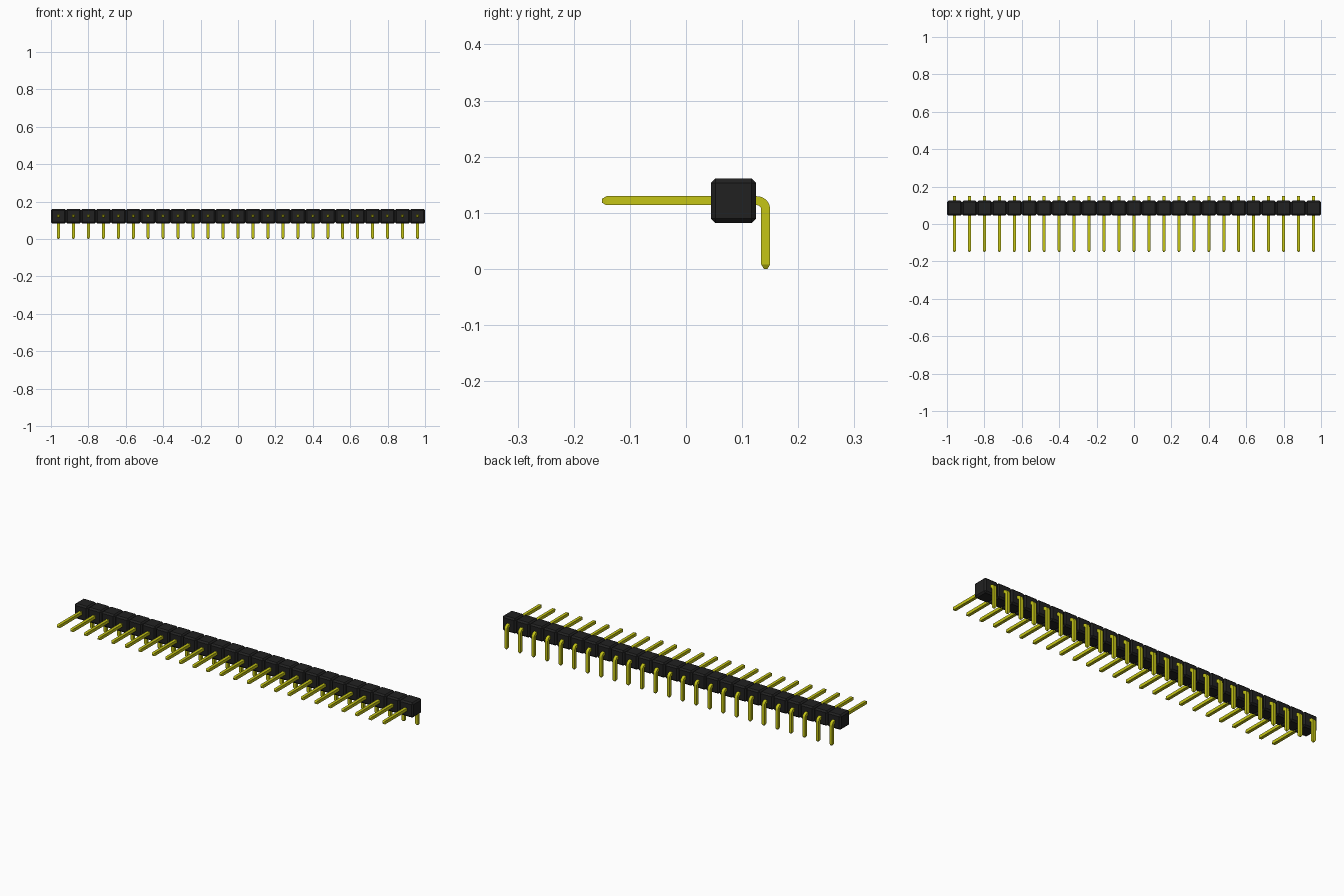
import bpy, bmesh, math
from mathutils import Vector

if "Cube" in bpy.data.objects:
    bpy.data.objects.remove(bpy.data.objects["Cube"], do_unlink=True)

COUNT, PITCH = 25, 0.08
X0 = -PITCH * (COUNT - 1) / 2      # first pin position
BODY_Y, AXIS_Z = 0.0845, 0.1215    # housing centre
HALF = 0.008                       # half the pin thickness
BEND_R = 0.0155                    # bend radius on the pin's centre line
LEG_Y = 0.142                      # centre of the downward legs
TIP = 0.008                        # length of the tapered tips


def material(name, color, roughness):
    m = bpy.data.materials.new(name)
    m.use_nodes = True
    m.diffuse_color = (*color, 1)
    bsdf = m.node_tree.nodes["Principled BSDF"]
    bsdf.inputs["Base Color"].default_value = (*color, 1)
    bsdf.inputs["Roughness"].default_value = roughness
    return m


def make_object(name, bm, mat):
    bmesh.ops.recalc_face_normals(bm, faces=bm.faces)
    mesh = bpy.data.meshes.new(name)
    bm.to_mesh(mesh)
    bm.free()
    mesh.materials.append(mat)
    obj = bpy.data.objects.new(name, mesh)
    bpy.context.collection.objects.link(obj)
    return obj


def repeat(obj):
    arr = obj.modifiers.new("Row", 'ARRAY')
    arr.count = COUNT
    arr.use_relative_offset = False
    arr.use_constant_offset = True
    arr.constant_offset_displace = (PITCH, 0, 0)


black = material("black plastic", (0.0155, 0.0155, 0.0155), 0.6)
gold = material("yellow metal", (0.56, 0.56, 0.008), 0.4)

# Housing: a row of chamfered cubes
bm = bmesh.new()
bmesh.ops.create_cube(bm, size=PITCH)
bmesh.ops.bevel(bm, geom=list(bm.edges), offset=0.008, segments=1,
                affect='EDGES', profile=0.5)
housing = make_object("housing", bm, black)
housing.location = (X0, BODY_Y, AXIS_Z)
repeat(housing)

# Pin path: (y, z, angle of the path, half thickness), front tip to bottom tip
path = [(-0.15, AXIS_Z, 0, HALF * 0.4), (-0.15 + TIP, AXIS_Z, 0, HALF)]
STEPS = 8
for i in range(STEPS + 1):
    a = math.pi / 2 * i / STEPS
    path.append((LEG_Y - BEND_R + BEND_R * math.sin(a),
                 AXIS_Z - BEND_R + BEND_R * math.cos(a), a, HALF))
path += [(LEG_Y, TIP, math.pi / 2, HALF), (LEG_Y, 0, math.pi / 2, HALF * 0.4)]

# Pins: a square section swept along the path
bm = bmesh.new()
rings = []
for y, z, a, h in path:
    side = Vector((0, math.sin(a), math.cos(a)))
    rings.append([bm.verts.new(Vector((sx * h, y, z)) + side * sz * h)
                  for sx, sz in ((-1, -1), (1, -1), (1, 1), (-1, 1))])
for r, s in zip(rings, rings[1:]):
    for k in range(4):
        bm.faces.new((r[k], r[(k + 1) % 4], s[(k + 1) % 4], s[k]))
bm.faces.new(rings[0])
bm.faces.new(rings[-1])
pins = make_object("pins", bm, gold)
pins.location.x = X0
bpy.ops.object.select_all(action='DESELECT')
pins.select_set(True)
bpy.context.view_layer.objects.active = pins
bpy.ops.object.shade_smooth_by_angle(angle=math.radians(25))
repeat(pins)
